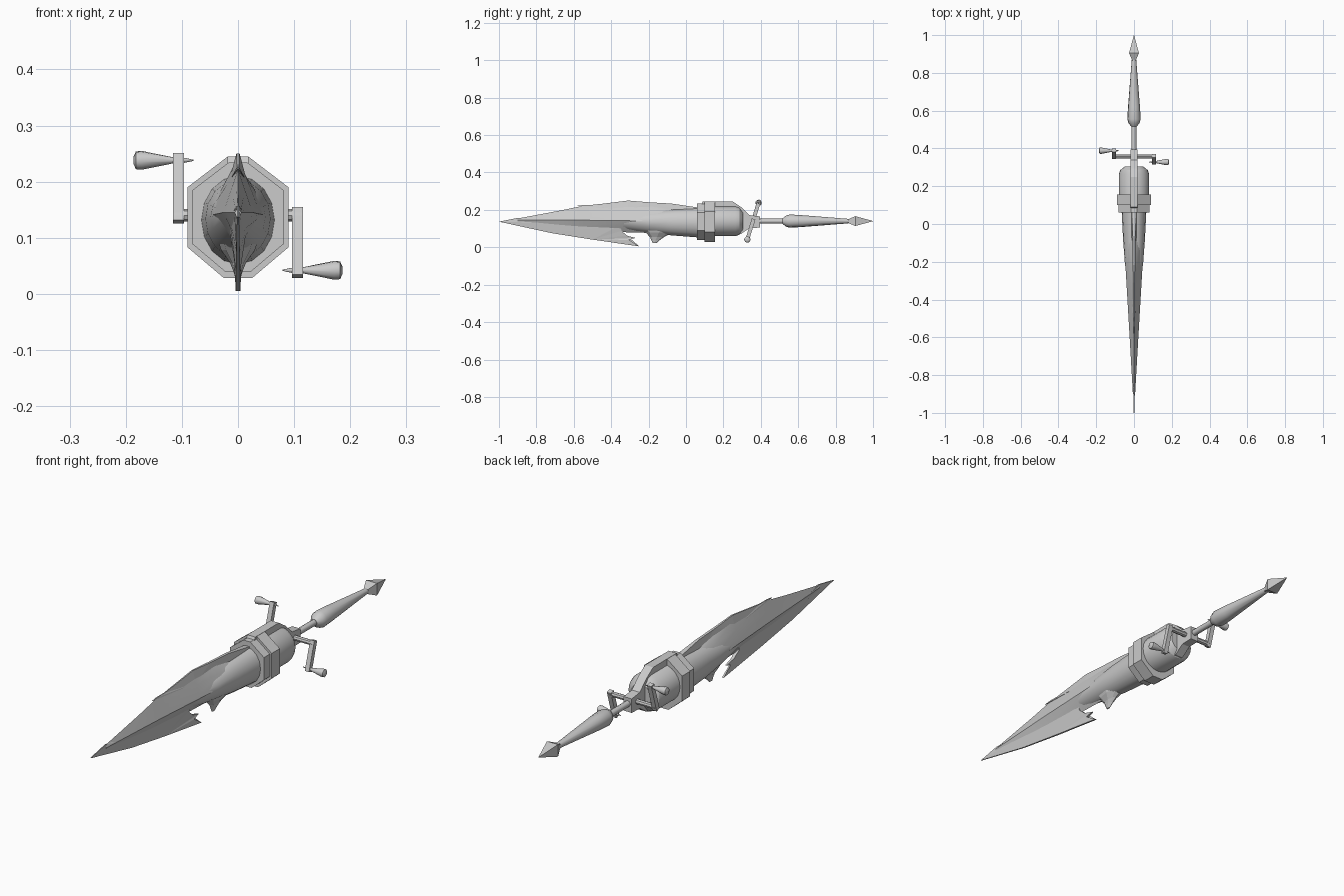
import bpy, bmesh, math
from mathutils import Vector

if "Cube" in bpy.data.objects:
    bpy.data.objects.remove(bpy.data.objects["Cube"])

steel = bpy.data.materials.new("grey steel")
steel.diffuse_color = (0.6, 0.6, 0.6, 1)
steel.use_nodes = True
steel.node_tree.nodes["Principled BSDF"].inputs["Base Color"].default_value = steel.diffuse_color
ZC = 0.14  # height of the long axis


def finish(name, bm, smooth=None):
    bmesh.ops.recalc_face_normals(bm, faces=bm.faces)
    me = bpy.data.meshes.new(name)
    bm.to_mesh(me)
    bm.free()
    me.materials.append(steel)
    ob = bpy.data.objects.new(name, me)
    bpy.context.collection.objects.link(ob)
    if smooth:
        bpy.ops.object.select_all(action='DESELECT')
        ob.select_set(True)
        bpy.context.view_layer.objects.active = ob
        bpy.ops.object.shade_smooth_by_angle(angle=math.radians(smooth))
    return ob


def loft(name, rings, smooth=None):
    """Skin equal-sized rings of points and cap both ends."""
    bm = bmesh.new()
    vs = [[bm.verts.new(p) for p in r] for r in rings]
    n = len(vs[0])
    for a, b in zip(vs, vs[1:]):
        for i in range(n):
            j = (i + 1) % n
            bm.faces.new((a[i], a[j], b[j], b[i]))
    bm.faces.new(vs[0])
    bm.faces.new(vs[-1])
    return finish(name, bm, smooth)


def turned(name, origin, axis, prof, n, smooth=None, phase=0.0):
    """Revolve (distance, radius) pairs about an axis."""
    o, d = Vector(origin), Vector(axis).normalized()
    u = d.orthogonal().normalized()
    w = d.cross(u)
    ang = [math.tau * (i + phase) / n for i in range(n)]
    return loft(name, [[o + d * t + (u * math.cos(a) + w * math.sin(a)) * r
                        for a in ang] for t, r in prof], smooth)


def plate(name, pts, shift=0.0):
    """Side outline of (y, z, half thickness) points, mirrored across x."""
    bm = bmesh.new()
    l = [bm.verts.new((shift - t, y, z)) for y, z, t in pts]
    r = [bm.verts.new((shift + t, y, z)) for y, z, t in pts]
    n = len(pts)
    for i in range(n):
        j = (i + 1) % n
        bm.faces.new((l[i], l[j], r[j], r[i]))
    caps = [bm.faces.new(l), bm.faces.new(r)]
    bmesh.ops.triangulate(bm, faces=caps)
    return finish(name, bm)


def body_ring(y, top, mid, bot, w, p, n=16):
    """Cross-section between an ellipse (p = 1) and a diamond (p = 2)."""
    ring = []
    for i in range(n):
        a = math.tau * i / n
        c, s = math.cos(a), math.sin(a)
        h = (top - mid) if s > 0 else (mid - bot)
        ring.append((math.copysign(abs(c) ** p, c) * w, y,
                     mid + math.copysign(abs(s) ** p, s) * h))
    return ring


# Pointed blade and round barrel
loft("blade", [body_ring(*s) for s in (
    (-0.90, 0.154, 0.145, 0.130, 0.006, 2),
    (-0.67, 0.197, 0.145, 0.100, 0.019, 2),
    (-0.55, 0.222, 0.145, 0.088, 0.026, 2),
    (-0.31, 0.247, 0.142, 0.080, 0.040, 2),
    (-0.16, 0.225, 0.140, 0.076, 0.049, 1.6),
    (-0.06, 0.205, 0.138, 0.068, 0.054, 1.4))], 25)
loft("barrel", [body_ring(*s) for s in (
    (-0.34, 0.175, 0.140, 0.095, 0.033, 1.5),
    (-0.20, 0.192, 0.137, 0.078, 0.049, 1.1),
    (-0.08, 0.203, 0.134, 0.064, 0.058, 1),
    (0.10, 0.212, 0.131, 0.050, 0.067, 1))], 35)

# Raised spine over the barrel
plate("spine", [(-0.58, 0.222, .002), (-0.55, 0.226, .002), (-0.50, 0.226, .002),
                (-0.31, 0.250, .003), (-0.19, 0.240, .005), (-0.08, 0.234, .006),
                (0.07, 0.212, .012), (0.07, 0.190, .014), (-0.08, 0.190, .014),
                (-0.31, 0.200, .016)])

# Lower cutting edge with hooked barb
plate("lower_blade", [(-1.0, 0.137, .002), (-0.72, 0.076, .003), (-0.50, 0.041, .004),
                      (-0.25, 0.005, .004), (-0.305, 0.040, .006), (-0.27, 0.050, .003),
                      (-0.315, 0.062, .006), (-0.345, 0.088, .010), (-0.35, 0.120, .016),
                      (-0.55, 0.135, .015), (-0.86, 0.150, .007), (-0.90, 0.157, .002)])

# Curved spur under the barrel
loft("spur", [[(math.cos(math.tau * i / 8) * w, y + math.sin(math.tau * i / 8) * d, z)
               for i in range(8)] for z, y, w, d in (
    (0.120, -0.14, 0.045, 0.120), (0.078, -0.145, 0.030, 0.070),
    (0.055, -0.155, 0.014, 0.038), (0.040, -0.162, 0.008, 0.024),
    (0.022, -0.168, 0.003, 0.010))])

# Faceted collars
HEX = [(.018, .245), (.09, .19), (.09, .083), (.025, .028)]
for name, y0, y1, k in (("front_collar", 0.06, 0.115, 0.90), ("rear_collar", 0.10, 0.155, 1.0)):
    half = [(x * k, ZC + (z - ZC) * k) for x, z in HEX]
    outline = half + [(-x, z) for x, z in reversed(half)]
    loft(name, [[(x, y, z) for x, z in outline] for y in (y0, y1)])

# Drum, top strap and rear hub
turned("drum", (0, 0.10, ZC), (0, 1, 0),
       [(0, .080), (.165, .080), (.185, .073), (.205, .048)], 24, 30)
S = 0.019
plate("strap_and_hub", [(0.07, 0.205, S), (0.09, 0.245, S), (0.25, 0.245, S), (0.295, 0.215, S),
                        (0.34, 0.172, S), (0.395, 0.165, S), (0.395, 0.105, S),
                        (0.34, 0.103, S), (0.295, 0.072, S), (0.25, 0.072, S), (0.25, 0.205, S)])

# Crank axle, then an arm and grip on each side
turned("crank_axle", (-0.115, 0.358, ZC), (1, 0, 0), [(0, .011), (.23, .011)], 8)
for side, label in ((1, "right"), (-1, "left")):
    end = Vector((side * 0.106, 0.358 - side * 0.030, ZC - side * 0.098))
    d = Vector((0, end.y - 0.358, end.z - ZC)).normalized()
    q = Vector((0, -d.z, d.y)) * 0.010
    a, b = Vector((0, 0.358, ZC)) - d * 0.012, Vector((0, end.y, end.z)) + d * 0.011
    plate(f"{label}_crank_arm", [(p.y, p.z, 0.010) for p in (a + q, b + q, b - q, a - q)],
          side * 0.106)
    turned(f"{label}_crank_grip", end, (side, 0, 0),
           [(-.027, .001), (-.008, .005), (.012, .006), (.066, .017), (.076, .016), (.080, .007)],
           10, 40)

# Rear shaft, grip and pommel point
turned("rear_shaft", (0, 0.38, ZC), (0, 1, 0), [(0, .013), (.16, .013)], 8, 50)
turned("rear_grip", (0, 0, ZC), (0, 1, 0),
       [(.515, .014), (.535, .030), (.555, .036), (.62, .032), (.87, .012)], 10, 40)
turned("pommel_point", (0, 0, ZC), (0, 1, 0),
       [(.86, .010), (.905, .037), (1.0, .0008)], 4)
